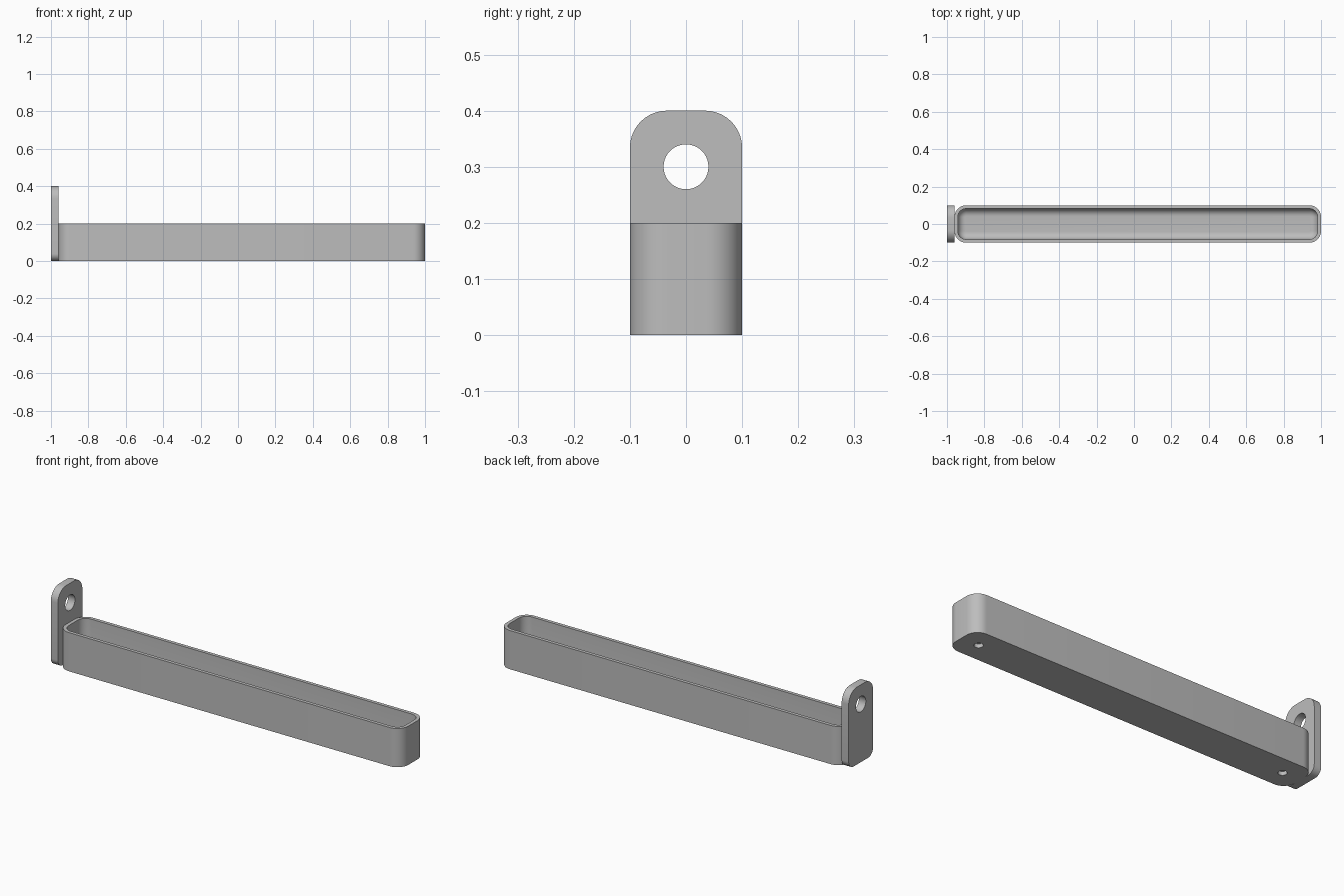
import bpy, bmesh, math

cube = bpy.data.objects.get("Cube")
if cube:
    bpy.data.objects.remove(cube, do_unlink=True)

grey = bpy.data.materials.new("plain grey")
grey.use_nodes = True
COLOUR = (0.51, 0.51, 0.51, 1)
grey.diffuse_color = COLOUR
grey.node_tree.nodes["Principled BSDF"].inputs["Base Color"].default_value = COLOUR


def rounded_rect(half_u, low, high, r_low, r_high, steps=10):
    """Outline in a plane, anticlockwise from the lower right corner."""
    corners = ((1, -1, r_low), (1, 1, r_high), (-1, 1, r_high), (-1, -1, r_low))
    points = []
    for i, (su, sv, r) in enumerate(corners):
        cu = su * (half_u - r)
        cv = high - r if sv > 0 else low + r
        for k in range(steps + 1):
            a = math.pi / 2 * (i - 1 + k / steps)
            points.append((cu + r * math.cos(a), cv + r * math.sin(a)))
    return points


def loft(name, rings):
    """Skin a stack of matching rings and cap both ends."""
    bm = bmesh.new()
    loops = [[bm.verts.new(p) for p in ring] for ring in rings]
    n = len(loops[0])
    for a, b in zip(loops, loops[1:]):
        for i in range(n):
            j = (i + 1) % n
            bm.faces.new((a[i], a[j], b[j], b[i]))
    bm.faces.new(loops[0][::-1])
    bm.faces.new(loops[-1])
    bmesh.ops.recalc_face_normals(bm, faces=bm.faces)
    mesh = bpy.data.meshes.new(name)
    bm.to_mesh(mesh)
    bm.free()
    mesh.materials.append(grey)
    obj = bpy.data.objects.new(name, mesh)
    bpy.context.collection.objects.link(obj)
    return obj


def drill(obj, location, radius, depth, rotation=(0, 0, 0)):
    bpy.ops.mesh.primitive_cylinder_add(vertices=40, radius=radius, depth=depth,
                                        location=location, rotation=rotation)
    cutter = bpy.context.object
    cutter.hide_render = True
    cutter.data.materials.append(grey)
    mod = obj.modifiers.new("hole", 'BOOLEAN')
    mod.operation, mod.solver, mod.object = 'DIFFERENCE', 'EXACT', cutter
    bpy.context.view_layer.objects.active = obj
    bpy.ops.object.modifier_apply(modifier=mod.name)
    bpy.data.objects.remove(cutter, do_unlink=True)


def smooth(obj):
    bpy.ops.object.select_all(action='DESELECT')
    obj.select_set(True)
    bpy.context.view_layer.objects.active = obj
    bpy.ops.object.shade_smooth_by_angle(angle=math.radians(35))


# Long tray: outer wall, rim, inner wall, then a filleted floor
CENTRE, HALF_LENGTH, HALF_WIDTH, HEIGHT = 0.02, 0.98, 0.1, 0.2
CORNER, WALL, FLOOR, FILLET = 0.063, 0.018, 0.03, 0.04


def tray_ring(inset, z):
    half = HALF_WIDTH - inset
    outline = rounded_rect(HALF_LENGTH - inset, -half, half,
                           CORNER - inset, CORNER - inset)
    return [(CENTRE + u, v, z) for u, v in outline]


rings = [tray_ring(0, 0), tray_ring(0, HEIGHT), tray_ring(WALL, HEIGHT)]
for k in range(9):
    a = math.pi / 2 * k / 8
    rings.append(tray_ring(WALL + FILLET * (1 - math.cos(a)),
                           FLOOR + FILLET * (1 - math.sin(a))))
tray = loft("tray", rings)

# Blind screw holes under the tray
for side in (-1, 1):
    drill(tray, (CENTRE + side * 0.88, 0, 0), 0.021, 0.04)
smooth(tray)

# Upright hanging tab with a round eye
tab_outline = rounded_rect(0.1, 0, 0.4, 0.04, 0.066)
tab = loft("hanging_tab", [[(x, u, v) for u, v in tab_outline] for x in (-1, -0.96)])
drill(tab, (-0.98, 0, 0.3), 0.04, 0.2, (0, math.pi / 2, 0))
smooth(tab)
